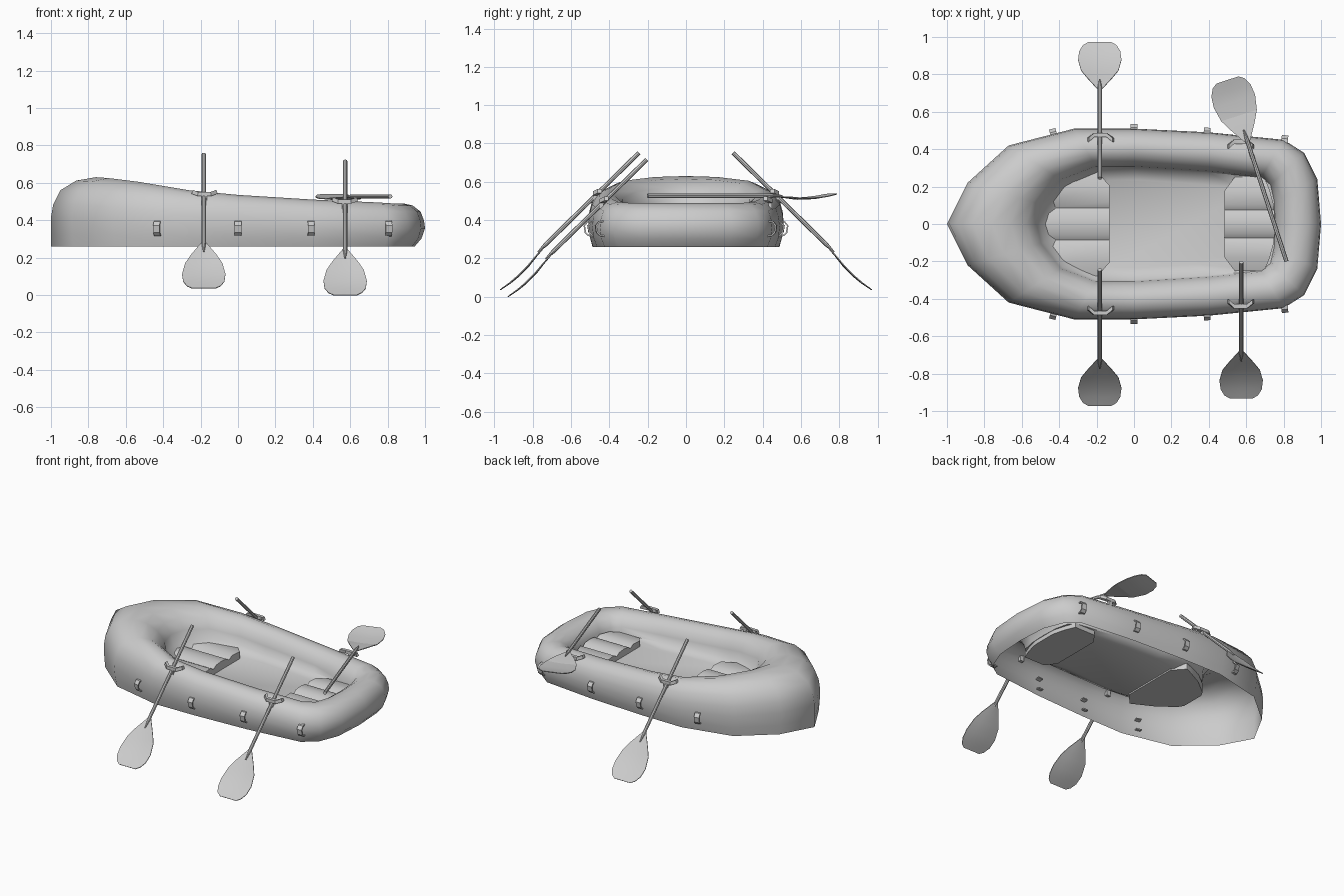
import bpy, bmesh, math
from mathutils import Vector, Matrix

if "Cube" in bpy.data.objects:
    bpy.data.objects.remove(bpy.data.objects["Cube"])

grey = bpy.data.materials.new("plain grey")
grey.use_nodes = True
COLOUR = (0.6, 0.6, 0.6, 1)
grey.diffuse_color = COLOUR
grey.node_tree.nodes["Principled BSDF"].inputs["Base Color"].default_value = COLOUR


def finish(bm, name, angle=30):
    bmesh.ops.recalc_face_normals(bm, faces=bm.faces)
    mesh = bpy.data.meshes.new(name)
    bm.to_mesh(mesh)
    bm.free()
    mesh.materials.append(grey)
    ob = bpy.data.objects.new(name, mesh)
    bpy.context.collection.objects.link(ob)
    bpy.ops.object.select_all(action="DESELECT")
    ob.select_set(True)
    bpy.context.view_layer.objects.active = ob
    bpy.ops.object.shade_smooth_by_angle(angle=math.radians(angle))


def skin(bm, rings, closed_ring=False, closed_loop=False):
    """Join successive rows of points with quads."""
    rows = [[bm.verts.new(p) for p in ring] for ring in rings]
    n, m = len(rows), len(rows[0])
    for i in range(n if closed_loop else n - 1):
        a, b = rows[i], rows[(i + 1) % n]
        for j in range(m if closed_ring else m - 1):
            k = (j + 1) % m
            bm.faces.new((a[j], a[k], b[k], b[j]))
    return rows


def bar(bm, path, side, width, thick):
    """Rectangular strap swept along a path."""
    side = Vector(side).normalized()
    rings = []
    for i, p in enumerate(path):
        tangent = Vector(path[min(i + 1, len(path) - 1)]) - Vector(path[max(i - 1, 0)])
        normal = tangent.cross(side).normalized()
        rings.append([Vector(p) + side * a * width / 2 + normal * b * thick / 2
                      for a, b in ((-1, -1), (1, -1), (1, 1), (-1, 1))])
    rows = skin(bm, rings, closed_ring=True)
    bm.faces.new(rows[0])
    bm.faces.new(rows[-1])


# Inflated hull: one open-bottomed shell swept around the cockpit, with a dished floor
BOTTOM, FLOOR = 0.26, 0.36
# outer x, outer y, inner x, inner y, crest height, lower edge inset
stations = [
    (-1.0, 0, -.50, 0, .63, 0), (-.89, .22, -.48, .10, .625, .01),
    (-.67, .42, -.38, .23, .605, .02), (-.32, .51, -.2, .30, .56, .025),
    (0, .51, 0, .30, .535, .025), (.4, .49, .4, .275, .51, .025),
    (.8, .45, .68, .25, .495, .03), (.91, .38, .73, .21, .49, .045),
    (.98, .24, .75, .12, .49, .055), (1.0, 0, .755, 0, .49, .055)]
loop = stations + [(a, -b, c, -d, e, f) for a, b, c, d, e, f in stations[-2:0:-1]]
section = [(0, .18), (0, .42), (.025, .61), (.1, .81), (.27, .95), (.48, 1),
           (.68, .96), (.85, .84), (.96, .66), (1, .47)]
centre = Vector((.12, 0, 0))
up = Vector((0, 0, 1))
rings = []
for ox, oy, ix, iy, crest, inset in loop:
    outer, inner = Vector((ox, oy, 0)), Vector((ix, iy, 0))
    across = (inner - outer).normalized()
    ring = [outer + across * inset + up * BOTTOM]
    for t, h in section:
        slip = inset * .35 if h == .18 else 0
        ring.append(outer.lerp(inner, t) + across * slip + up * (BOTTOM + h * (crest - BOTTOM)))
    ring.append(inner.lerp(centre, .22) + up * FLOOR)
    rings.append(ring)
bm = bmesh.new()
rows = skin(bm, rings, closed_loop=True)
bm.faces.new([r[-1] for r in rows])
finish(bm, "hull", 65)


# Cushioned seats: three soft ribs on a slab
def seat(name, flat_x, curved_x, half_width, corner, lift):
    ridge = [(0, .415), (.2, .41), (.3, .392), (.42, .41), (.72, .405), (1, .385)]
    profile = [(-t, z) for t, z in ridge[:0:-1]] + ridge
    rings = []
    for t, z in profile:
        y = t * half_width
        bend = max(0, abs(t) - .28) / .72
        back = curved_x + (flat_x - curved_x) * corner * bend ** 1.6
        front = flat_x + (curved_x - flat_x) * .2 * max(0, abs(t) - .8) / .2
        low = .345 + lift
        rings.append([(back, y, low), (back, y, z + lift), (front, y, z + lift), (front, y, low)])
    bm = bmesh.new()
    rows = skin(bm, rings, closed_ring=True)
    bm.faces.new(rows[0])
    bm.faces.new(rows[-1])
    finish(bm, name, 40)


seat("bow_seat", -.13, -.49, .285, .78, .005)
seat("stern_seat", .485, .75, .25, .2, -.005)


# Paddles: round shaft along local y, thin bent blade with z as its normal
def paddle(name, handle, along, normal, tip_lift):
    along, normal = Vector(along).normalized(), Vector(normal).normalized()
    place = Matrix((along.cross(normal), along, normal)).transposed().to_4x4()
    place.translation = Vector(handle)
    bm = bmesh.new()
    shaft = skin(bm, [[(r * math.cos(k * math.pi / 4), u, r * math.sin(k * math.pi / 4))
                       for k in range(8)] for u, r in ((0, .0115), (.68, .0115), (.74, .004))],
                 closed_ring=True)
    bm.faces.new(shaft[0])
    bm.faces.new(shaft[-1])
    # distance along, half width, bend, edge curl
    outline = [(.67, .012, 0, 0), (.76, .068, -.008, .004), (.82, .1, -.016, .006),
               (.9, .116, -.018, .006), (.96, .11, -.012, .004),
               (1.0, .09, -.004, .002), (1.02, .062, 0, 0)]
    rings = []
    for u, w, v, curl in outline:
        lift = tip_lift * max(0, u - .82) / .2
        top = [(s * w, u, v + lift + curl * s * s) for s in (-1, -.5, 0, .5, 1)]
        rings.append(top + [(x, y, z - .005) for x, y, z in reversed(top)])
    rows = skin(bm, rings, closed_ring=True)
    for end in (rows[0], rows[-1]):
        for j in range(4):
            bm.faces.new((end[j], end[j + 1], end[8 - j], end[9 - j]))
    bm.transform(place)
    finish(bm, name, 8)


for side, label in ((-1, "right"), (1, "left")):
    paddle(f"bow_paddle_{label}", (-.183, side * .245, .752), (0, side * .713, -.701),
           (0, side * .701, .713), 0)
paddle("stern_paddle_right", (.573, -.205, .716), (0, -.713, -.701), (0, -.701, .713), 0)
paddle("stern_paddle_left", (.815, -.2, .527), (-.315, .97, 0), (0, 0, 1), .012)

# Oarlocks: a bent cradle with a foot on the tube
for x, y, z, label in ((-.18, .475, .54, "bow"), (.57, .44, .5, "stern")):
    for side in (-1, 1):
        bm = bmesh.new()
        bar(bm, [(x + dx, side * (y + dy), z + dz) for dx, dy, dz in
                 ((-.065, -.025, .012), (-.035, 0, 0), (.035, 0, 0), (.068, -.025, .012))],
            (0, 1, 0), .022, .022)
        bar(bm, [(x, side * y, z - .06), (x, side * y, z)], (1, 0, 0), .03, .02)
        finish(bm, f"{label}_oarlock_{'left' if side > 0 else 'right'}")

# Rope loops along both sides
for n, (x, y, lean) in enumerate(((-.43, .48, -.25), (0, .505, 0), (.39, .485, .05), (.805, .445, .1))):
    for side in (-1, 1):
        out = Vector((lean, side, 0)).normalized()
        base = Vector((x, side * y, 0))
        bm = bmesh.new()
        bar(bm, [base + out * d + up * z for d, z in
                 ((-.025, .395), (.01, .39), (.026, .37), (.02, .335), (.005, .32), (-.03, .315))],
            Vector((side, -lean, 0)), .035, .008)
        finish(bm, f"rope_loop_{'left' if side > 0 else 'right'}_{n + 1}")
